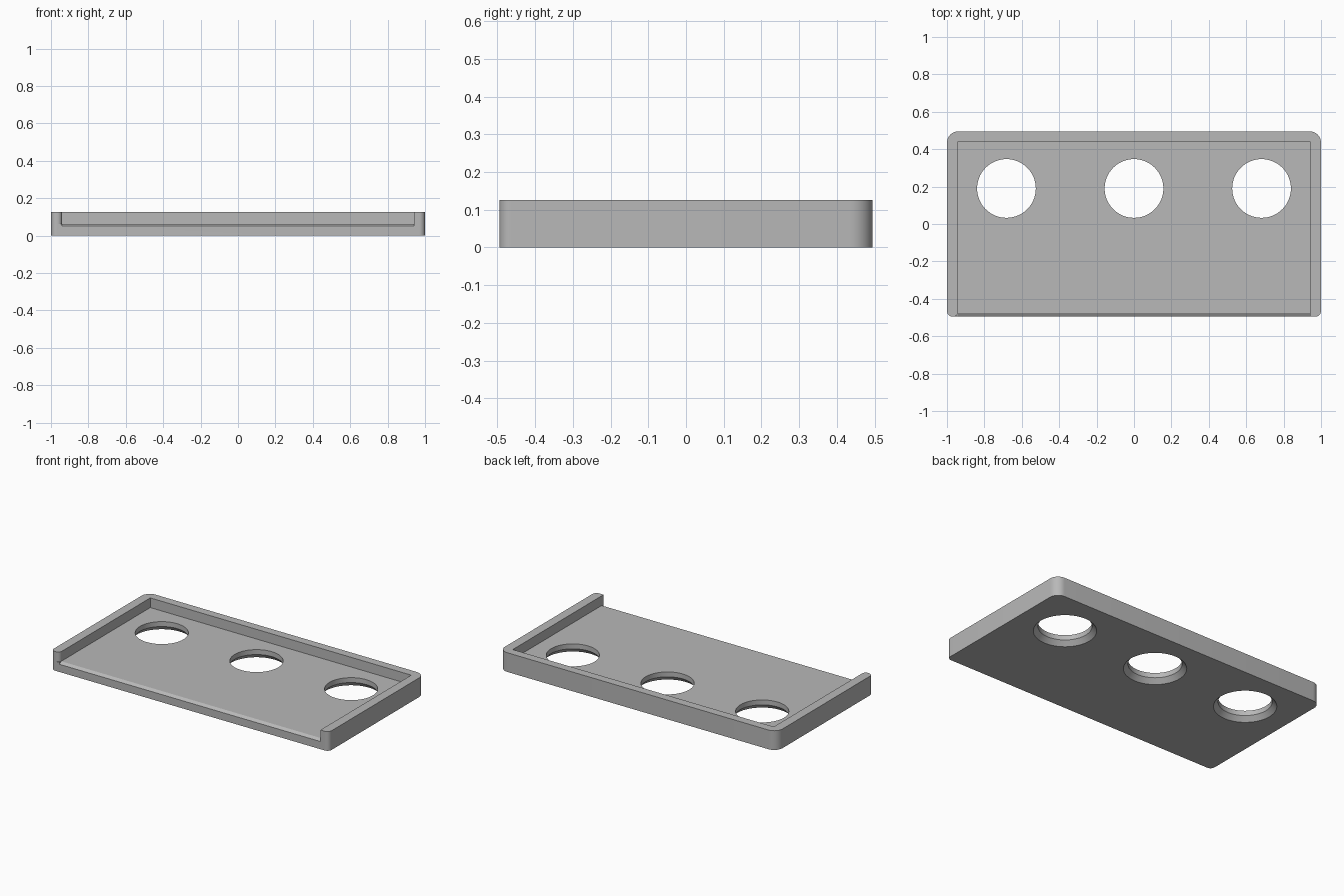
import bpy, bmesh
from math import sin, cos, pi, radians
from mathutils import Vector

if "Cube" in bpy.data.objects:
    bpy.data.objects.remove(bpy.data.objects["Cube"])

HALF_X, HALF_Y, HEIGHT = 1.0, 0.495, 0.125
INNER_X, INNER_Y, FLOOR = 0.94, 0.44, 0.062
LIP = 0.05                      # floor height at the open front edge
HOLE_R, SINK_R, SINK_H = 0.157, 0.184, 0.03

grey = bpy.data.materials.new("plain grey")
grey.use_nodes = True
colour = (0.48, 0.48, 0.48, 1)
grey.diffuse_color = colour
grey.node_tree.nodes["Principled BSDF"].inputs["Base Color"].default_value = colour


def prism(name, points, sweep):
    """Extrude a closed 3D outline along the sweep vector."""
    bm = bmesh.new()
    face = bm.faces.new([bm.verts.new(p) for p in points])
    result = bmesh.ops.extrude_face_region(bm, geom=[face])
    moved = [g for g in result["geom"] if isinstance(g, bmesh.types.BMVert)]
    bmesh.ops.translate(bm, verts=moved, vec=Vector(sweep))
    return finish(name, bm)


def finish(name, bm):
    bmesh.ops.recalc_face_normals(bm, faces=bm.faces)
    mesh = bpy.data.meshes.new(name)
    bm.to_mesh(mesh)
    bm.free()
    mesh.materials.append(grey)
    obj = bpy.data.objects.new(name, mesh)
    bpy.context.collection.objects.link(obj)
    return obj


def arc(cx, cy, r, start, steps=10):
    """Quarter circle, counter-clockwise."""
    angles = [start + pi / 2 * i / steps for i in range(steps + 1)]
    return [(cx + r * cos(a), cy + r * sin(a)) for a in angles]


def hole(name, x, y):
    """Straight bore that flares out at the underside."""
    rings = [(SINK_R + 0.03, -0.03), (HOLE_R, SINK_H), (HOLE_R, 0.2)]
    rings[0] = (SINK_R + (SINK_R - HOLE_R), -SINK_H)
    n = 64
    bm = bmesh.new()
    loops = [[bm.verts.new((x + r * cos(2 * pi * i / n), y + r * sin(2 * pi * i / n), z))
              for i in range(n)] for r, z in rings]
    for a, b in zip(loops, loops[1:]):
        for i in range(n):
            j = (i + 1) % n
            bm.faces.new((a[i], a[j], b[j], b[i]))
    bm.faces.new(loops[0])
    bm.faces.new(loops[-1])
    return finish(name, bm)


# Outer block: wide rounding at the back, tight rounding at the front
outline = []
for sx, sy, r, start in ((1, 1, 0.06, 0), (-1, 1, 0.06, pi / 2),
                         (-1, -1, 0.03, pi), (1, -1, 0.03, 3 * pi / 2)):
    outline += arc(sx * (HALF_X - r), sy * (HALF_Y - r), r, start)
tray = prism("tray", [(x, y, 0) for x, y in outline], (0, 0, HEIGHT))

# Pocket open to the front, with a sloped front edge on the floor
section = [(INNER_Y, FLOOR), (INNER_Y, 0.3), (-0.6, 0.3), (-0.6, LIP),
           (-HALF_Y, LIP), (-HALF_Y + 0.02, FLOOR)]
cutters = [prism("pocket_cutter", [(-INNER_X, y, z) for y, z in section],
                 (2 * INNER_X, 0, 0))]

# Rounded inner corner at the front end of the right wall
r = 0.025
corner = arc(-INNER_X - r, -HALF_Y + r, r, 3 * pi / 2, 6)
corner += [(-INNER_X + 0.01, -HALF_Y + r), (-INNER_X + 0.01, -0.6), (-INNER_X - r, -0.6)]
cutters.append(prism("corner_cutter", [(x, y, FLOOR) for x, y in corner], (0, 0, 0.2)))

# Three countersunk holes
for i in (-1, 0, 1):
    cutters.append(hole("hole_cutter", 0.682 * i, 0.19))

bpy.context.view_layer.objects.active = tray
for cutter in cutters:
    mod = tray.modifiers.new("cut", "BOOLEAN")
    mod.operation, mod.solver, mod.object = "DIFFERENCE", "EXACT", cutter
    bpy.ops.object.modifier_apply(modifier=mod.name)
    bpy.data.objects.remove(cutter)

bpy.ops.object.select_all(action="DESELECT")
tray.select_set(True)
bpy.ops.object.shade_smooth_by_angle(angle=radians(30))
